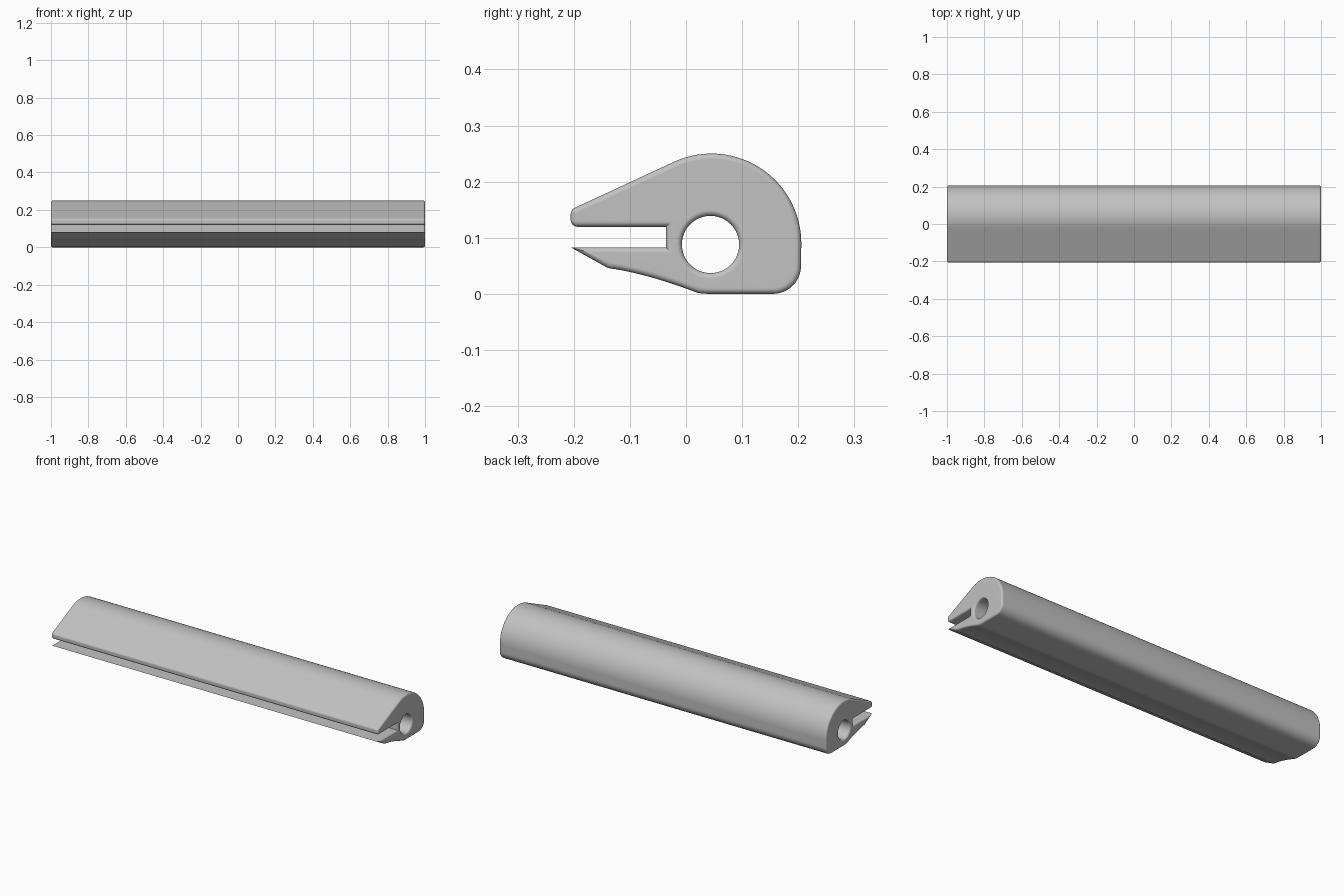
import bpy, bmesh, math
from mathutils import Vector

if "Cube" in bpy.data.objects:
    bpy.data.objects.remove(bpy.data.objects["Cube"])

HALF, FILLET, STEPS = 1.0, 0.01, 6


def arc(cy, cz, r, a0, a1, n):
    """Points on an arc in the (y, z) plane, angles in degrees."""
    angles = [math.radians(a0 + (a1 - a0) * i / n) for i in range(n + 1)]
    return [Vector((cy + r * math.cos(a), cz + r * math.sin(a))) for a in angles]


def bezier(a, b, c, n):
    a, b, c = Vector(a), Vector(b), Vector(c)
    return [a * (1 - t) ** 2 + b * 2 * t * (1 - t) + c * t * t
            for t in (i / n for i in range(n + 1))]


def inset(points, d):
    """Move a loop to its left by d with mitred corners."""
    result = []
    for i, p in enumerate(points):
        u = (p - points[i - 1]).normalized()
        v = (points[(i + 1) % len(points)] - p).normalized()
        n1, n2 = Vector((-u.y, u.x)), Vector((-v.y, v.x))
        result.append(p + (n1 + n2) * (d / (1 + n1.dot(n2))))
    return result


# Cross-section, anticlockwise: rounded back, upper jaw, slot, lower jaw
outline = arc(0.155, 0.05, 0.05, -90, 0, 10)
outline += arc(0.0455, 0.09, 0.16, 0, 115, 36)
outline += arc(-0.193, 0.142, 0.0125, 115, 180, 6)
outline += arc(-0.193, 0.132, 0.0125, 180, 270, 8)
outline += [Vector(p) for p in ((-0.0355, 0.1195), (-0.0355, 0.083), (-0.2055, 0.083))]
outline += bezier((-0.139, 0.046), (-0.073, 0.037), (0.012, 0.005), 10)
outline += bezier((0.022, 0.0015), (0.032, 0), (0.045, 0), 3)

# Bore runs clockwise so that its inset also goes into the solid
bore = arc(0.0437, 0.088, 0.051, 360, 0, 48)[:-1]

bm = bmesh.new()
sections = []
for i in range(STEPS + 1):
    a = math.pi / 2 * i / STEPS
    sections.append((HALF - FILLET + FILLET * math.sin(a), FILLET * (1 - math.cos(a))))
sections = [(-x, d) for x, d in reversed(sections)] + sections

# Skin both loops along the length, with rounded rims at the ends
cap_edges = ([], [])
for loop in (outline, bore):
    rings = [[bm.verts.new((x, p.x, p.y)) for p in inset(loop, d)] for x, d in sections]
    count = len(loop)
    for r0, r1 in zip(rings, rings[1:]):
        for j in range(count):
            k = (j + 1) % count
            bm.faces.new((r0[j], r0[k], r1[k], r1[j]))
    for edges, ring in zip(cap_edges, (rings[0], rings[-1])):
        edges += [bm.edges.get((ring[j], ring[(j + 1) % count])) for j in range(count)]

# Flat end caps around the bore
for edges in cap_edges:
    bmesh.ops.triangle_fill(bm, edges=edges, use_beauty=True)
bmesh.ops.recalc_face_normals(bm, faces=bm.faces[:])

mesh = bpy.data.meshes.new("clip_rail")
bm.to_mesh(mesh)
bm.free()
rail = bpy.data.objects.new("clip_rail", mesh)
bpy.context.collection.objects.link(rail)

# Plain grey
grey = bpy.data.materials.new("plain grey")
grey.use_nodes = True
colour = (0.54, 0.54, 0.54, 1)
grey.diffuse_color = colour
grey.node_tree.nodes["Principled BSDF"].inputs["Base Color"].default_value = colour
mesh.materials.append(grey)

# Smooth shading with crisp jaw corners and flat caps
bpy.ops.object.select_all(action='DESELECT')
rail.select_set(True)
bpy.context.view_layer.objects.active = rail
bpy.ops.object.shade_smooth_by_angle(angle=math.radians(18))
weighted = rail.modifiers.new("even_normals", 'WEIGHTED_NORMAL')
weighted.keep_sharp = True
